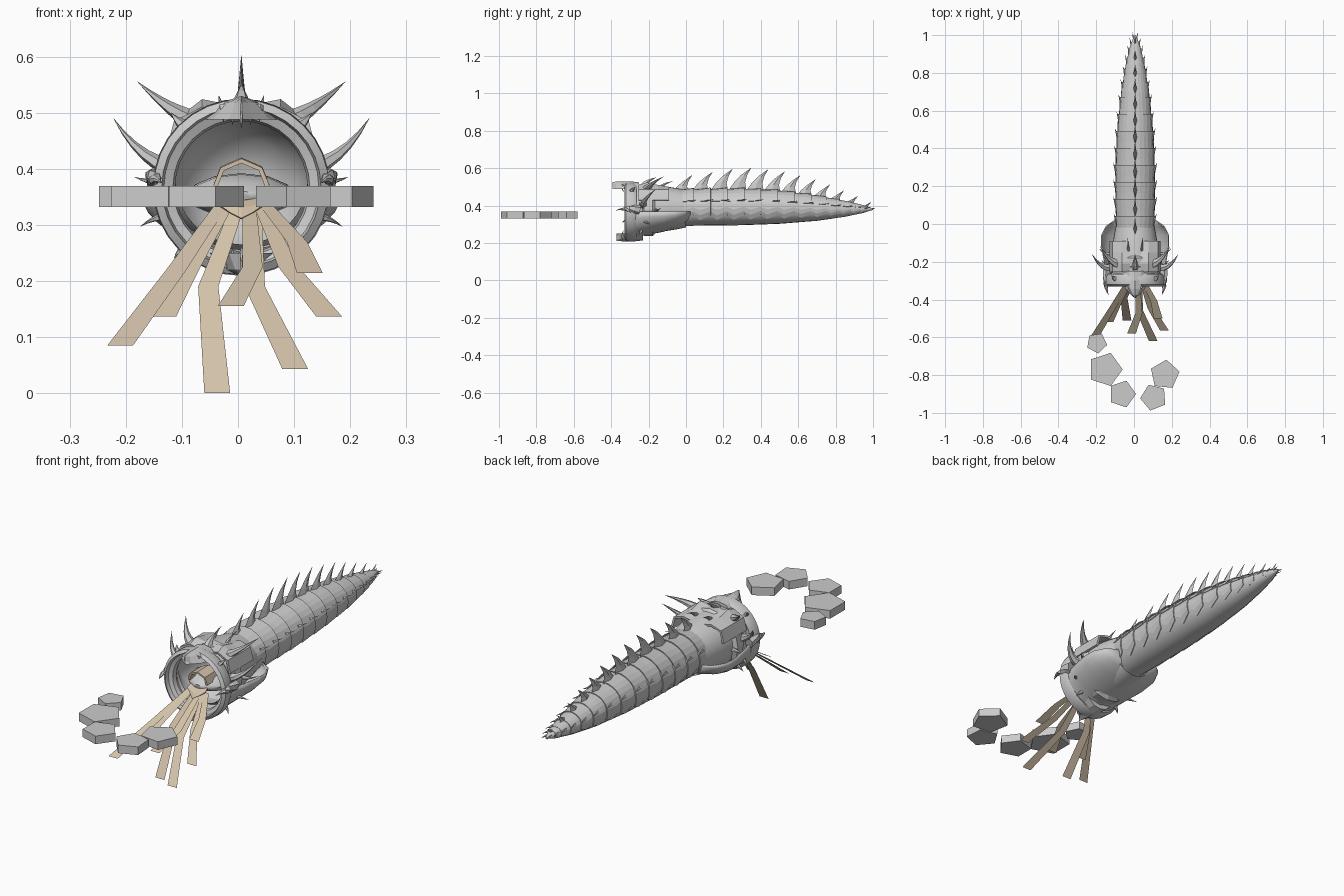
import bpy, bmesh, math
from mathutils import Vector

cube = bpy.data.objects.get("Cube")
if cube:
    bpy.data.objects.remove(cube)


def material(name, rgb):
    m = bpy.data.materials.new(name)
    m.use_nodes = True
    m.diffuse_color = (*rgb, 1)
    m.node_tree.nodes["Principled BSDF"].inputs["Base Color"].default_value = (*rgb, 1)
    return m


GREY = material("pale grey", (0.6, 0.6, 0.6))
TAN = material("tan", (0.65, 0.54, 0.40))
CX = 0.006


def loft(name, rings, mat=GREY, closed=True, caps=False, smooth=0, solid=0):
    """Skin a list of equal-length point rings."""
    bm = bmesh.new()
    rows = [[bm.verts.new(p) for p in r] for r in rings]
    n = len(rows[0])
    for a, b in zip(rows, rows[1:]):
        for i in range(n if closed else n - 1):
            j = (i + 1) % n
            bm.faces.new((a[i], a[j], b[j], b[i]))
    if caps:
        bm.faces.new(rows[0])
        bm.faces.new(rows[-1])
    bmesh.ops.remove_doubles(bm, verts=bm.verts, dist=0.0002)
    bmesh.ops.recalc_face_normals(bm, faces=bm.faces)
    me = bpy.data.meshes.new(name)
    bm.to_mesh(me)
    bm.free()
    me.materials.append(mat)
    ob = bpy.data.objects.new(name, me)
    bpy.context.collection.objects.link(ob)
    if smooth:
        bpy.ops.object.select_all(action='DESELECT')
        ob.select_set(True)
        bpy.context.view_layer.objects.active = ob
        bpy.ops.object.shade_smooth_by_angle(angle=math.radians(smooth))
    if solid:
        ob.modifiers.new("thickness", 'SOLIDIFY').thickness = solid
    return ob


def horn(name, a, b, c, r, sides=6, flat=1.0):
    """Curved tapering spike through a quadratic path."""
    a, b, c = Vector(a), Vector(b), Vector(c)
    rings = []
    for k in range(6):
        t = k / 5
        p = a * (1 - t) ** 2 + b * 2 * t * (1 - t) + c * t * t
        d = ((b - a) * (1 - t) + (c - b) * t).normalized()
        u = d.cross(Vector((0, 1, 0.1))).normalized()
        v = d.cross(u)
        s = r * (1 - t) + 0.0004
        rings.append([p + u * s * flat * math.cos(q) + v * s * math.sin(q)
                      for q in (math.tau * i / sides for i in range(sides))])
    loft(name, rings, caps=True)


def lathe(name, profile, zc, steps=32, **kw):
    """Revolve (radius, y) pairs around the body axis."""
    loft(name, [[(CX + r * math.cos(q), y, zc + r * math.sin(q))
                 for q in (math.tau * i / steps for i in range(steps))]
                for r, y in profile], **kw)


# Body cross-section along its length: y, half width, bottom, top
SECTION = [(-0.1, 0.10, 0.285, 0.485), (0.1, 0.108, 0.288, 0.49), (0.3, 0.108, 0.29, 0.492),
           (0.5, 0.098, 0.298, 0.482), (0.7, 0.076, 0.315, 0.455), (0.85, 0.05, 0.338, 0.425),
           (0.95, 0.026, 0.36, 0.402), (1.0, 0.003, 0.377, 0.385)]


def section(y):
    for p, q in zip(SECTION, SECTION[1:]):
        if y <= q[0]:
            t = (y - p[0]) / (q[0] - p[0])
            w, lo, hi = (p[i] + (q[i] - p[i]) * t for i in (1, 2, 3))
            return w, (lo + hi) / 2, (hi - lo) / 2
    return 0.003, 0.381, 0.004


def body_point(y, deg, s=1.0):
    w, z, h = section(y)
    q = math.radians(deg)
    return (CX + w * s * math.cos(q), y, z + h * s * math.sin(q))


# Smooth belly core
loft("belly", [[body_point(-0.1 + 1.1 * k / 22, i * 15, 0.95) for i in range(24)]
               for k in range(23)], caps=True, smooth=50)

# Overlapping back and side plates
cuts = [-0.06 + 0.09 * i for i in range(9)] + [0.74, 0.81, 0.87, 0.92, 0.96, 0.99]
for n, (y0, y1) in enumerate(zip(cuts, cuts[1:])):
    ys = (y0, (y0 + y1) / 2, y1 + 0.012 * (y1 < 0.95))
    scales = (0.97, 1.0, 1.06)
    loft(f"back_plate_{n}", [[body_point(y, a, s) for a in range(20, 161, 14)]
                             for y, s in zip(ys, scales)], closed=False, solid=0.004)
    for side in ("left", "right"):
        rings = []
        for y, s, low in zip(ys, (0.96, 0.98, 1.02), (-22, -42, -24)):
            angles = [28 + (low - 28) * k / 4 for k in range(5)]
            rings.append([body_point(y, a if side == "left" else 180 - a, s) for a in angles])
        loft(f"{side}_side_plate_{n}", rings, closed=False, solid=0.004)
        # Small barb on the flank
        x = 1 if side == "left" else -1
        w, z, h = section(y1)
        horn(f"{side}_barb_{n}", (CX + x * w * 0.93, y1 - 0.02, z + h * 0.4),
             (CX + x * w * 1.0, y1, z + h * 0.4),
             (CX + x * (w + 0.008), y1 + 0.025, z + h * 0.42), 0.007, 4)

# Swept-back dorsal fins
heights = [0.075, 0.09, 0.105, 0.11, 0.105, 0.097, 0.085, 0.075, 0.06, 0.045, 0.033, 0.02]
for n, h in enumerate(heights):
    y = -0.07 + 0.102 * n - 0.0011 * n * n
    k = h / 0.105
    w, zc, hh = section(y + 0.04)
    z = zc + hh - 0.012

    def diamond(f, r, up, wide):
        m = (f + r) / 2
        return [(CX, y + f, z + up), (CX + wide, y + m, z + up),
                (CX, y + r, z + up), (CX - wide, y + m, z + up)]
    size = 0.5 + 0.5 * k
    loft(f"dorsal_fin_{n}", [diamond(0, 0.095 * size, 0, 0.011),
                             diamond(0.03 * size, 0.088 * size, h * 0.4, 0.008),
                             diamond(0.065 * size, 0.098 * size, h * 0.75, 0.004),
                             diamond(0.118 * size, 0.12 * size, h + 0.012, 0.0004)], caps=True)

# Head: skull, throat bowl and mouth ring
lathe("skull", [(0.118, -0.27), (0.128, -0.24), (0.126, -0.17), (0.118, -0.1),
                (0.11, -0.05), (0.1, 0.0)], 0.383, smooth=40)
lathe("throat", [(0.13, -0.29), (0.122, -0.24), (0.112, -0.2), (0.09, -0.16),
                 (0.05, -0.13), (0.0, -0.12)], 0.365, smooth=50)
lathe("mouth_ring", [(0.125, -0.27), (0.148, -0.265), (0.158, -0.285), (0.156, -0.32),
                     (0.142, -0.33), (0.138, -0.312), (0.122, -0.305), (0.118, -0.285)],
      0.367, smooth=30)
lathe("neck_collar", [(0.126, -0.235), (0.14, -0.225), (0.142, -0.18), (0.128, -0.165)],
      0.378, steps=16)

# Bowl-shaped lower jaw with wide rims
jaw = []
for y, w, low in [(-0.31, 0.146, 0.212), (-0.26, 0.15, 0.232), (-0.2, 0.165, 0.245),
                  (-0.12, 0.18, 0.26), (-0.06, 0.18, 0.28), (-0.01, 0.155, 0.30), (0.025, 0.105, 0.33)]:
    jaw.append([(CX + w * math.cos(a), y, 0.367 - (0.367 - low) * abs(math.sin(a)) ** 0.9)
                for a in (math.pi * i / 16 for i in range(17))])
loft("lower_jaw", jaw, closed=False, smooth=45, solid=0.006)

# Upper and lower beaks with their teeth
for name, z, up in (("upper", 0.51, 1), ("lower", 0.228, -1)):
    rings = []
    for y, w, rise in [(-0.25, 0.065, 0), (-0.3, 0.068, 0.006), (-0.345, 0.05, 0.006),
                       (-0.375, 0.022, 0.004), (-0.392, 0.002, 0.002)]:
        y += 0.02 * (up < 0)
        rings.append([(CX - w, y, z - up * 0.022), (CX - w * 0.5, y, z + up * 0.008),
                      (CX, y, z + up * (0.014 + rise)), (CX + w * 0.5, y, z + up * 0.008),
                      (CX + w, y, z - up * 0.022), (CX, y, z - up * 0.006)])
    loft(f"{name}_beak", rings, caps=True)
    for i in range(5):
        x = CX + (i - 2) * 0.016
        reach = 0.042 - 0.007 * abs(i - 2)
        horn(f"{name}_tooth_{i}", (x, -0.335, z + up * 0.002), (x, -0.345, z - up * 0.015),
             (x, -0.335, z - up * reach * 0.9), 0.008, 5)

# Mirrored horns, cheek prongs and spikes: base, bend, tip, radius
HORNS = {
    "brow_horn": ((0.085, -0.21, 0.485), (0.13, -0.21, 0.505), (0.185, -0.12, 0.555), 0.028),
    "temple_horn": ((0.125, -0.23, 0.40), (0.185, -0.24, 0.42), (0.228, -0.16, 0.49), 0.024),
    "cheek_prong": ((0.148, -0.25, 0.375), (0.165, -0.32, 0.39), (0.142, -0.375, 0.375), 0.03),
    "cheek_spike": ((0.13, -0.22, 0.315), (0.155, -0.22, 0.315), (0.18, -0.19, 0.297), 0.013),
    "ear_spike": ((0.13, -0.16, 0.375), (0.165, -0.16, 0.375), (0.19, -0.13, 0.385), 0.013),
    "chin_spike": ((0.09, -0.24, 0.27), (0.11, -0.24, 0.26), (0.12, -0.25, 0.24), 0.014),
    "crown_spike": ((0.035, -0.14, 0.49), (0.036, -0.13, 0.515), (0.04, -0.07, 0.53), 0.013),
    "ring_spike": ((0.10, -0.29, 0.475), (0.115, -0.29, 0.485), (0.125, -0.27, 0.5), 0.018),
}
for name, (a, b, c, r) in HORNS.items():
    for side, x in (("left", 1), ("right", -1)):
        horn(f"{side}_{name}", *[(CX + x * p[0], p[1], p[2]) for p in (a, b, c)], r, flat=0.7)
horn("crown_center_spike", (CX, -0.23, 0.495), (CX, -0.22, 0.53), (CX, -0.16, 0.55), 0.024)

# Angular brow plates on top of the head
for side, x in (("left", 1), ("right", -1)):
    loft(f"{side}_brow_plate",
         [[(CX + x * px, y, z) for px, z in ((0.02, 0.5 + d), (0.07, 0.51 + d), (0.12, 0.485), (0.135, 0.43))]
          for y, d in ((-0.255, 0), (-0.21, 0.014), (-0.15, 0.0), (-0.09, -0.01))],
         closed=False, solid=0.01)

# Tongue with tan hood and root
loft("tongue", [[(CX + 0.095 * s * math.cos(a), y, 0.352 + 0.04 * s * math.sin(a))
                 for a in (math.tau * i / 12 for i in range(12))]
                for y, s in ((-0.12, 0.6), (-0.18, 1), (-0.24, 0.95), (-0.28, 0.6), (-0.3, 0.2))],
     caps=True, smooth=40)
loft("tongue_hood", [[(CX + x, y, z + dz) for x, z in
                      ((-0.05, 0.37), (-0.037, 0.402), (0, 0.418), (0.037, 0.402), (0.05, 0.37))]
                     for y, dz in ((-0.3, 0), (-0.22, 0.002))], TAN, closed=False, solid=0.008)
loft("tongue_root", [[(CX + w, y, z), (CX, y - 0.015, z - 0.01), (CX - w, y, z)]
                     for y, w, z in ((-0.27, 0.04, 0.362), (-0.31, 0.045, 0.34), (-0.325, 0.02, 0.322))],
     TAN, closed=False, solid=0.004)

# Trailing tan ribbons: start x, middle (x, z), end (x, y, z)
RIBBONS = [(-0.03, (-0.11, 0.22), (-0.21, -0.60, 0.085)), (-0.02, (-0.09, 0.215), (-0.133, -0.52, 0.137)),
           (0.0, (-0.053, 0.19), (-0.037, -0.51, 0.0)), (0.02, (0.026, 0.225), (-0.013, -0.58, 0.155)),
           (0.03, (0.03, 0.19), (0.102, -0.62, 0.043)), (0.04, (0.09, 0.225), (0.162, -0.565, 0.137)),
           (0.05, (0.105, 0.27), (0.128, -0.5, 0.214))]
for n, (x0, (mx, mz), (ex, ey, ez)) in enumerate(RIBBONS):
    t = (0.335 - mz) / (0.335 - ez)
    path = [(x0, -0.3, 0.335, 0.012), (mx, -0.3 + (ey + 0.3) * t, mz, 0.018), (ex, ey, ez, 0.023)]
    loft(f"ribbon_{n}", [[(x - w, y, z), (x + w, y, z)] for x, y, z, w in path], TAN, closed=False)

# Floating chain of five-sided slabs: x, y, radius, turn
SLABS = [(-0.197, -0.63, 0.056, -10), (-0.152, -0.77, 0.092, 0), (-0.063, -0.9, 0.074, 0),
         (0.104, -0.918, 0.072, 40), (0.163, -0.798, 0.08, 12)]
for n, (x, y, r, turn) in enumerate(SLABS):
    loft(f"slab_{n}", [[(x + r * math.cos(a), y + r * math.sin(a), z)
                        for a in (math.radians(turn + 72 * i) for i in range(5))]
                       for z in (0.332, 0.369)], caps=True)
